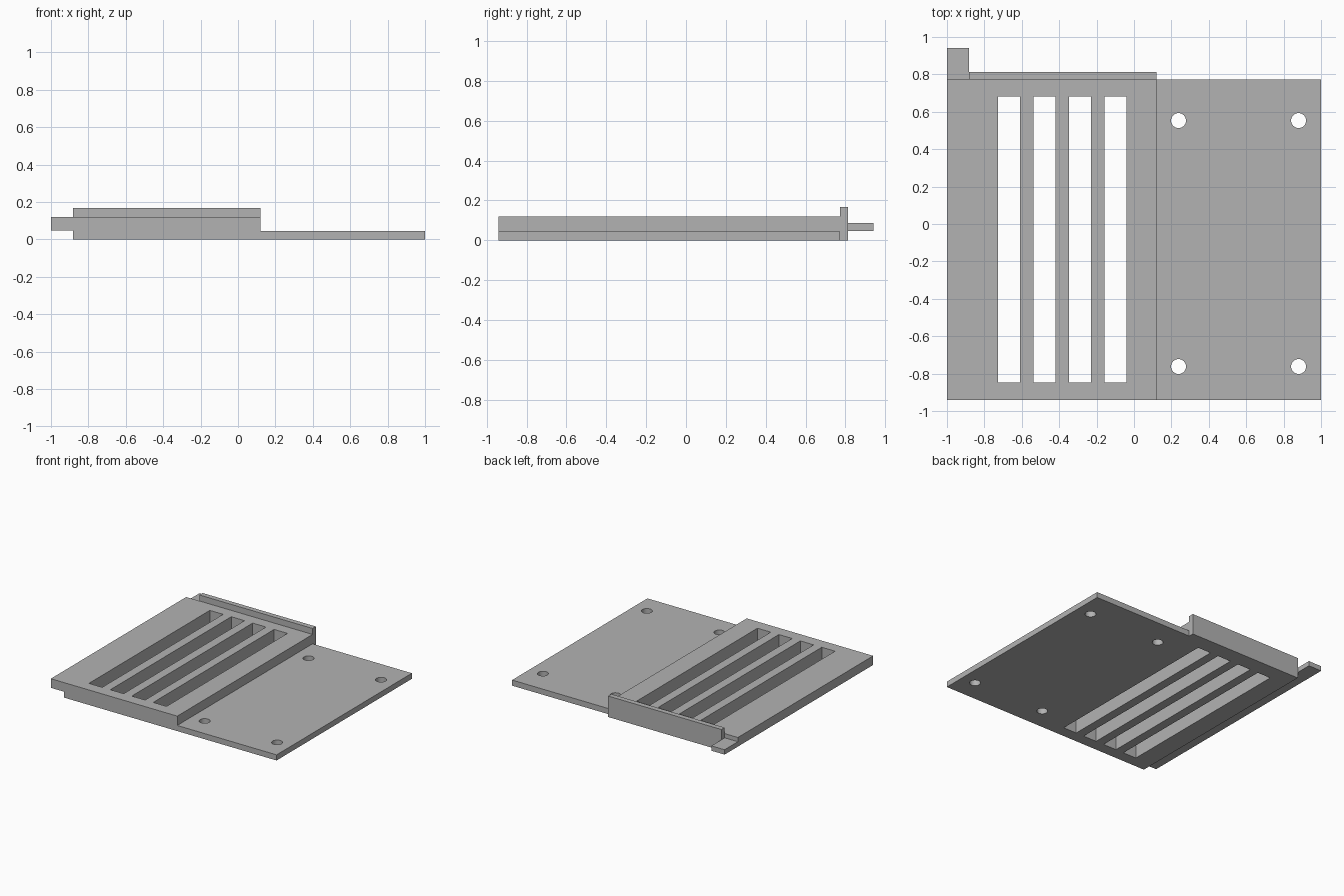
import bpy
import bmesh

cube = bpy.data.objects.get("Cube")
if cube:
    bpy.data.objects.remove(cube, do_unlink=True)

grey = bpy.data.materials.new("plain grey")
grey.use_nodes = True
colour = (0.45, 0.45, 0.45, 1)
grey.diffuse_color = colour
grey.node_tree.nodes["Principled BSDF"].inputs["Base Color"].default_value = colour

FRONT, BACK = -0.94, 0.772
STEP, LEDGE = 0.12, -0.883


def add_object(name, bm):
    bmesh.ops.recalc_face_normals(bm, faces=bm.faces)
    mesh = bpy.data.meshes.new(name)
    bm.to_mesh(mesh)
    bm.free()
    mesh.materials.append(grey)
    obj = bpy.data.objects.new(name, mesh)
    bpy.context.collection.objects.link(obj)
    return obj


def extrude_y(name, profile, y0, y1):
    """Sweep an x-z outline from y0 to y1."""
    bm = bmesh.new()
    face = bm.faces.new([bm.verts.new((x, y0, z)) for x, z in profile])
    swept = bmesh.ops.extrude_face_region(bm, geom=[face])["geom"]
    verts = [v for v in swept if isinstance(v, bmesh.types.BMVert)]
    bmesh.ops.translate(bm, verts=verts, vec=(0, y1 - y0, 0))
    return add_object(name, bm)


def box(name, x0, x1, y0, y1, z0, z1):
    return extrude_y(name, [(x0, z0), (x1, z0), (x1, z1), (x0, z1)], y0, y1)


def hole_cutter(x, y):
    bm = bmesh.new()
    bmesh.ops.create_cone(bm, cap_ends=True, segments=32, radius1=0.04,
                          radius2=0.04, depth=1)
    bmesh.ops.translate(bm, verts=bm.verts, vec=(x, y, 0))
    return add_object("hole_cutter", bm)


# Stepped base: overhanging ledge, thick slotted block and thin mounting plate
base = extrude_y("stepped_base", [
    (LEDGE, 0), (1, 0), (1, 0.045), (STEP, 0.045),
    (STEP, 0.12), (-1, 0.12), (-1, 0.047), (LEDGE, 0.047)], FRONT, BACK)

# Raised lip along the back and tab at the corner
box("back_lip", LEDGE, STEP, BACK, 0.813, 0, 0.168)
box("corner_tab", -1, LEDGE, BACK, 0.94, 0.047, 0.086)

# Long slots and screw holes
cutters = [box("slot_cutter", x, x + 0.118, -0.847, 0.683, -1, 1)
           for x in (-0.728 + 0.19 * i for i in range(4))]
cutters += [hole_cutter(x, y) for x in (0.238, 0.88) for y in (-0.762, 0.553)]

for cutter in cutters:
    cutter.hide_render = True
    cutter.hide_set(True)
    cut = base.modifiers.new("cut", "BOOLEAN")
    cut.operation = "DIFFERENCE"
    cut.solver = "EXACT"
    cut.object = cutter

# Keep the cut result and drop the cutters
bpy.context.view_layer.update()
graph = bpy.context.evaluated_depsgraph_get()
result = bpy.data.meshes.new_from_object(base.evaluated_get(graph))
base.modifiers.clear()
base.data = result
for cutter in cutters:
    bpy.data.objects.remove(cutter, do_unlink=True)

# Round hole walls shade smoothly, all other edges stay sharp
bpy.ops.object.select_all(action="DESELECT")
base.select_set(True)
bpy.context.view_layer.objects.active = base
bpy.ops.object.shade_smooth_by_angle()
